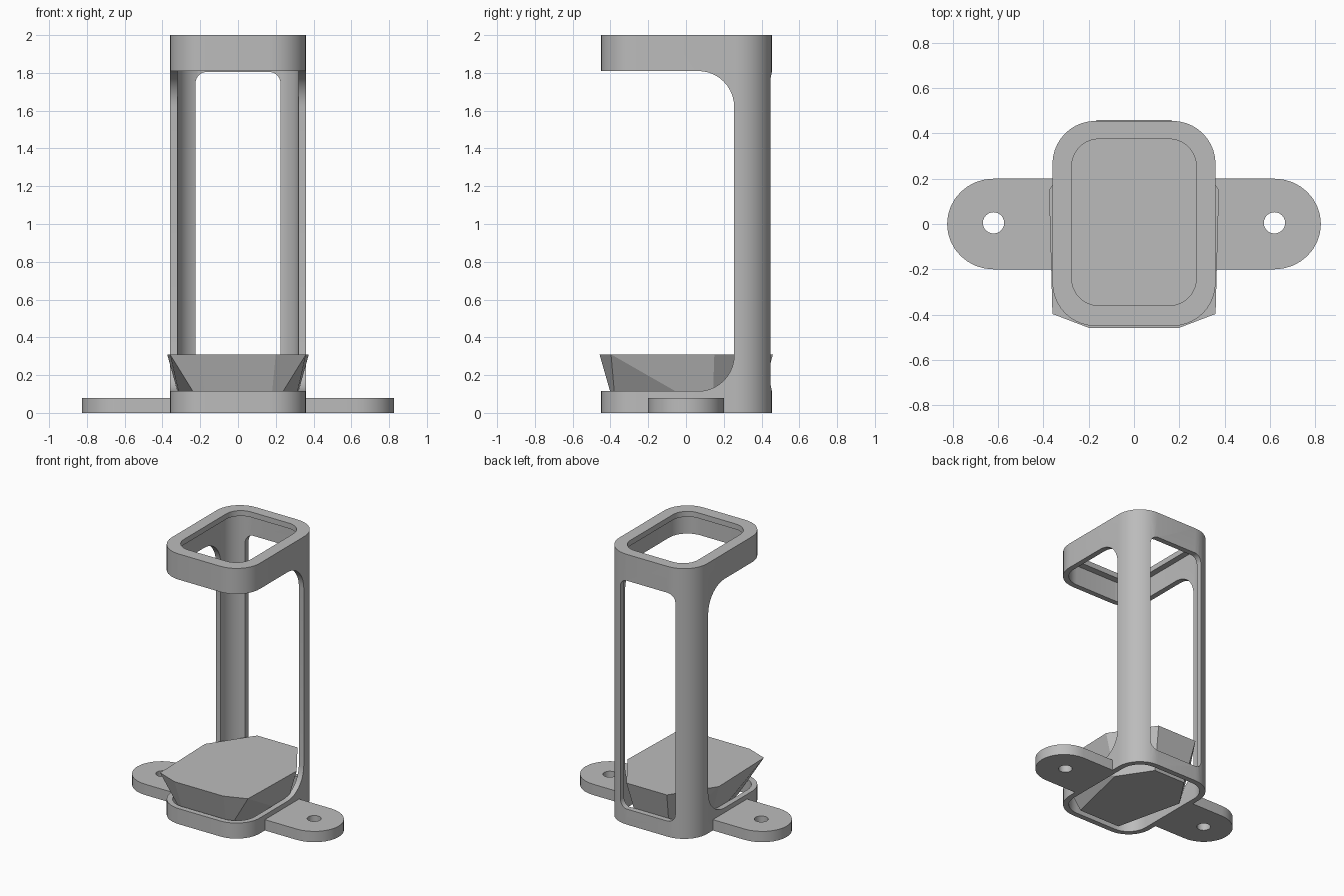
import bpy, bmesh
from math import sin, cos, pi
from mathutils import Vector

cube = bpy.data.objects.get("Cube")
if cube:
    bpy.data.objects.remove(cube, do_unlink=True)

grey = bpy.data.materials.new("plain grey")
grey.use_nodes = True
color = (0.5, 0.5, 0.5, 1)
grey.diffuse_color = color
grey.node_tree.nodes["Principled BSDF"].inputs["Base Color"].default_value = color


def rounded(u0, u1, v0, v1, r, steps=10):
    """Counter-clockwise rounded rectangle outline."""
    pts = []
    centers = ((u1 - r, v1 - r), (u0 + r, v1 - r), (u0 + r, v0 + r), (u1 - r, v0 + r))
    for q, (cu, cv) in enumerate(centers):
        for i in range(steps + 1):
            a = (q + i / steps) * pi / 2
            pts.append((cu + r * cos(a), cv + r * sin(a)))
    return pts


def add_object(name, bm):
    bmesh.ops.remove_doubles(bm, verts=bm.verts, dist=0.0001)
    bmesh.ops.recalc_face_normals(bm, faces=bm.faces)
    mesh = bpy.data.meshes.new(name)
    bm.to_mesh(mesh)
    bm.free()
    mesh.materials.append(grey)
    obj = bpy.data.objects.new(name, mesh)
    bpy.context.collection.objects.link(obj)
    return obj


def prism(name, outline, lo, hi, axis="z"):
    """Extrude a flat outline from lo to hi along an axis."""
    place = {"x": lambda u, v, w: (w, u, v),
             "y": lambda u, v, w: (u, w, v),
             "z": lambda u, v, w: (u, v, w)}[axis]
    bm = bmesh.new()
    face = bm.faces.new([bm.verts.new(place(u, v, lo)) for u, v in outline])
    ext = bmesh.ops.extrude_face_region(bm, geom=[face])
    moved = [g for g in ext["geom"] if isinstance(g, bmesh.types.BMVert)]
    bmesh.ops.translate(bm, verts=moved, vec=Vector(place(0, 0, hi - lo)))
    return add_object(name, bm)


def activate(obj):
    bpy.ops.object.select_all(action="DESELECT")
    obj.select_set(True)
    bpy.context.view_layer.objects.active = obj


def cut(obj, cutter):
    cutter.hide_render = True
    activate(obj)
    mod = obj.modifiers.new("cut", "BOOLEAN")
    mod.operation = "DIFFERENCE"
    mod.solver = "EXACT"
    mod.object = cutter
    bpy.ops.object.modifier_apply(modifier=mod.name)
    bpy.data.objects.remove(cutter, do_unlink=True)


def smooth(obj):
    activate(obj)
    bpy.ops.object.shade_smooth_by_angle(angle=0.5)


# Frame: a rounded tube with a lip at the top, opened at the sides, front and back
frame = prism("frame", rounded(-0.36, 0.36, -0.45, 0.455, 0.19), 0, 2)
cut(frame, prism("hollow", rounded(-0.32, 0.32, -0.41, 0.415, 0.15), -0.1, 1.96))
cut(frame, prism("top_opening", rounded(-0.275, 0.275, -0.36, 0.375, 0.12), 1.8, 2.1))
cut(frame, prism("side_window", rounded(-1, 0.255, 0.115, 1.81, 0.19), -1, 1, "x"))
cut(frame, prism("back_window", rounded(-0.225, 0.225, 0.115, 1.805, 0.06), 0.2, 0.7, "y"))
smooth(frame)

# Mounting ears with a screw hole each
for side, name in ((1, "left_ear"), (-1, "right_ear")):
    outline = [(0.33, -0.2), (0.62, -0.2)]
    outline += [(0.62 + 0.205 * cos(a), 0.2 * sin(a))
                for a in (pi * (i / 16 - 0.5) for i in range(1, 16))]
    outline += [(0.62, 0.2), (0.33, 0.2)]
    ear = prism(name, [(side * x, y) for x, y in outline], 0, 0.08)
    hole = [(side * 0.62 + 0.047 * cos(i * pi / 12), 0.005 + 0.047 * sin(i * pi / 12))
            for i in range(24)]
    cut(ear, prism("screw_hole", hole, -0.1, 0.2))
    smooth(ear)

# Faceted support block that widens upward
half_top = [(0.2, -0.458), (0.36, -0.397), (0.375, 0.15), (0.165, 0.46)]
half_bottom = [(0.17, -0.37), (0.29, 0.14), (0.13, 0.38)]
bm = bmesh.new()
for points, z in ((half_top, 0.31), (half_bottom, 0.003)):
    for x, y in points:
        for side in (1, -1):
            bm.verts.new((side * x, y, z))
bmesh.ops.convex_hull(bm, input=bm.verts)
bmesh.ops.dissolve_limit(bm, angle_limit=0.01, verts=bm.verts, edges=bm.edges)
add_object("support_block", bm)
